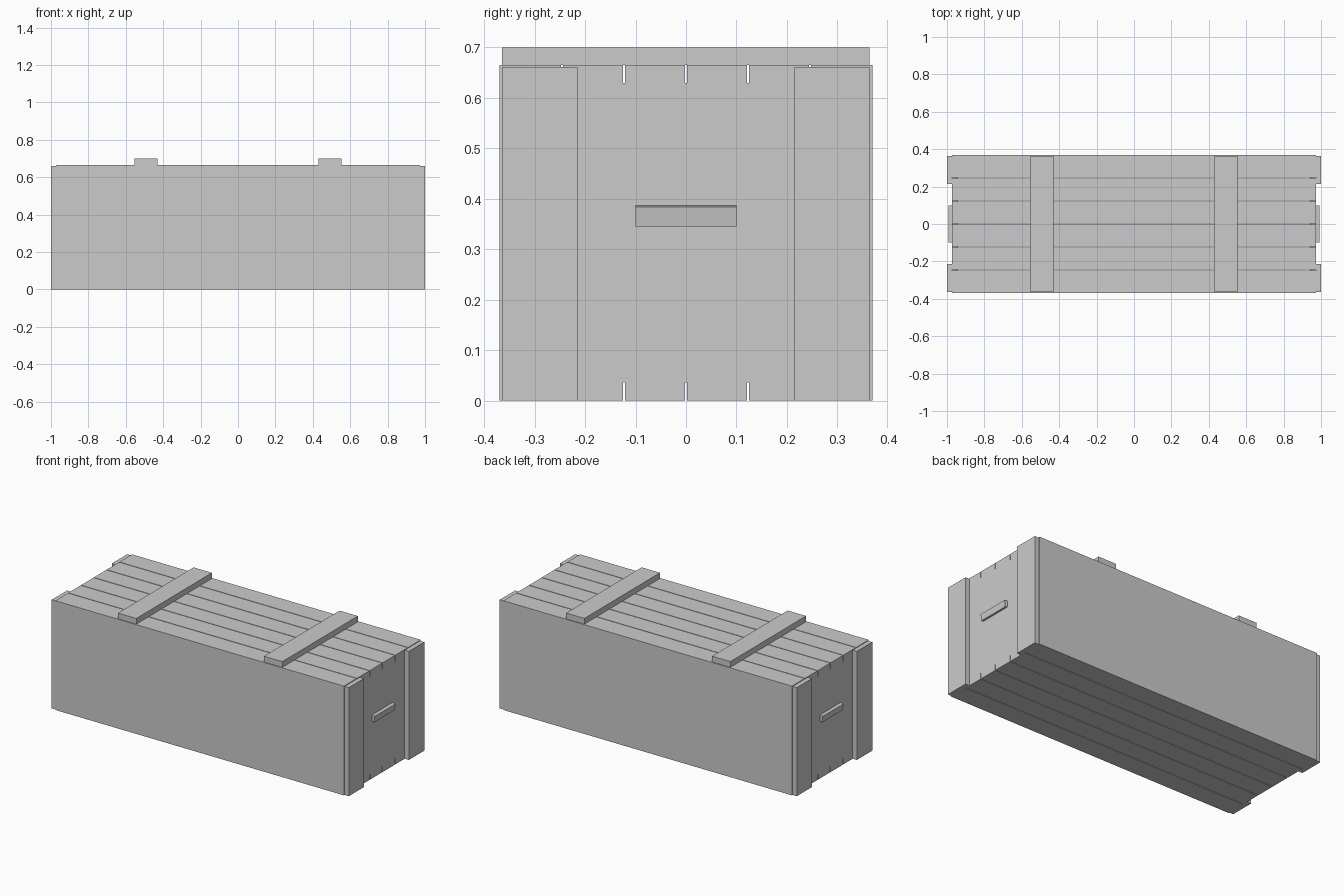
import bpy, math

if "Cube" in bpy.data.objects:
    bpy.data.objects.remove(bpy.data.objects["Cube"])


def box(name, x, y, z, tilt=0.0):
    """Box from (min, max) ranges, optionally tilted about the y axis."""
    bpy.ops.mesh.primitive_cube_add(
        size=1, location=[(a + b) / 2 for a, b in (x, y, z)],
        rotation=(0, tilt, 0))
    ob = bpy.context.object
    ob.name = name
    ob.scale = [b - a for a, b in (x, y, z)]
    return ob


L, W = 0.972, 0.369          # half length and half width of the planked box
TOP, T = 0.665, 0.036        # lid height, plank thickness
PITCH, GAP = 2 * W / 6, 0.004

# lid and floor planks
for i in range(6):
    y0 = -W + i * PITCH
    y = (y0 + (GAP / 2 if i else 0), y0 + PITCH - (GAP / 2 if i < 5 else 0))
    box(f"lid_plank_{i + 1}", (-L, L), y, (TOP - T, TOP))
    box(f"floor_plank_{i + 1}", (-L, L), y, (0, T))

# long side panels
for s, label in ((-1, "front"), (1, "back")):
    y = sorted((s * W, s * (W - 0.03)))
    box(f"{label}_panel", (-L, L), y, (T, TOP - T))

for s, label in ((-1, "left"), (1, "right")):
    # end panel
    box(f"{label}_end_panel", sorted((s * L, s * (L - 0.03))),
        (-W + 0.03, W - 0.03), (T, TOP - T))
    # corner battens
    for t, side in ((-1, "front"), (1, "back")):
        box(f"{label}_{side}_corner_batten", sorted((s * L, s * 1.0)),
            sorted((t * 0.215, t * 0.363)), (0, 0.661))
    # tilted grab handle
    box(f"{label}_handle", sorted((s * 0.962, s * 0.989)), (-0.1, 0.1),
        (0.347, 0.386), s * math.radians(8))
    # cross batten on the lid
    box(f"{label}_lid_batten", sorted((s * 0.43, s * 0.553)),
        (-0.364, 0.363), (TOP, 0.70))
